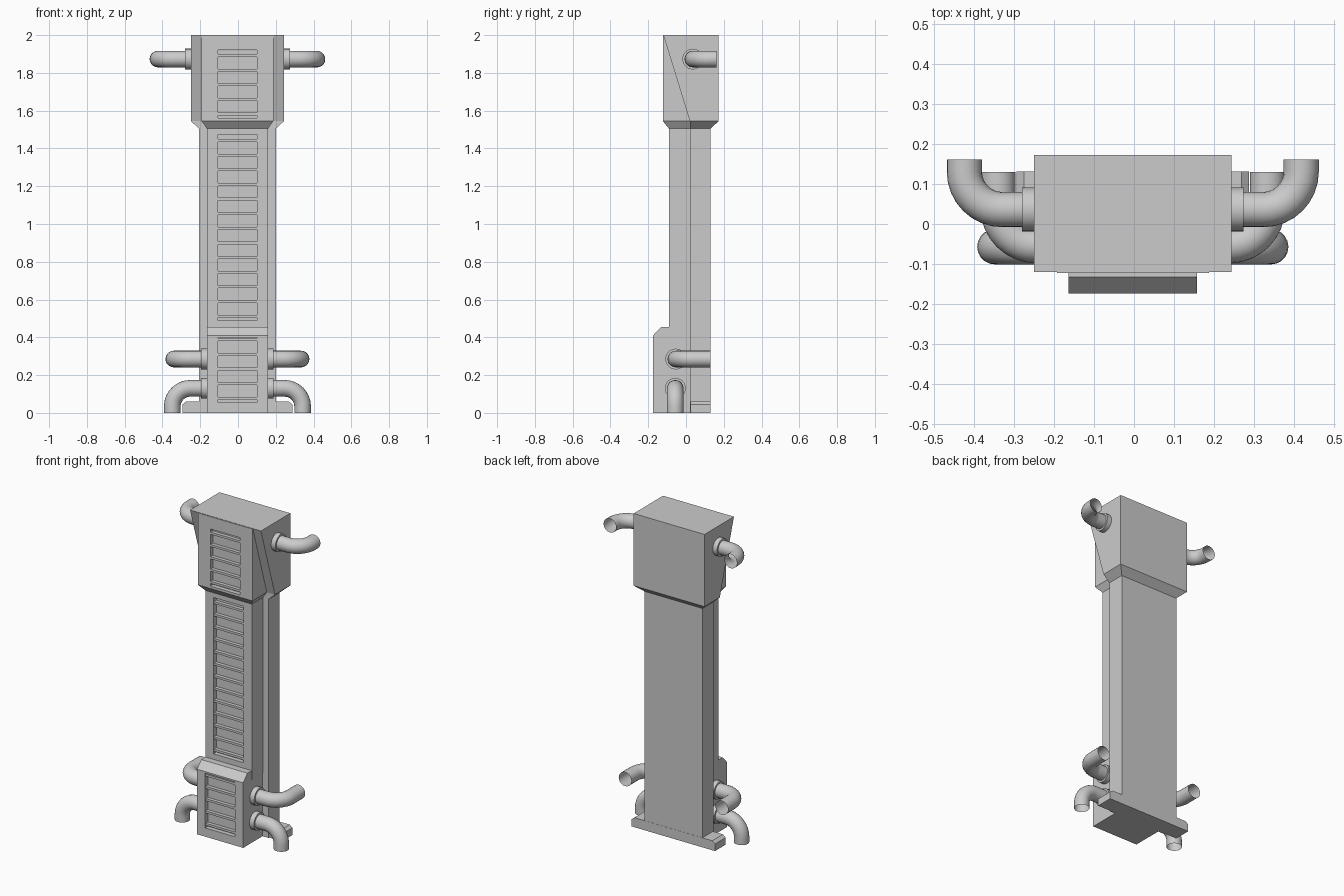
import bpy
import bmesh
from math import sin, cos, pi, radians
from mathutils import Vector

cube = bpy.data.objects.get("Cube")
if cube:
    bpy.data.objects.remove(cube, do_unlink=True)

grey = bpy.data.materials.new("light_grey")
grey.use_nodes = True
colour = (0.6, 0.6, 0.6, 1)
grey.diffuse_color = colour
grey.node_tree.nodes["Principled BSDF"].inputs["Base Color"].default_value = colour

CX = -0.003  # centre line of the body


def finish(bm, name, smooth=False):
    bmesh.ops.recalc_face_normals(bm, faces=bm.faces)
    mesh = bpy.data.meshes.new(name)
    bm.to_mesh(mesh)
    bm.free()
    ob = bpy.data.objects.new(name, mesh)
    bpy.context.collection.objects.link(ob)
    mesh.materials.append(grey)
    if smooth:
        activate(ob)
        bpy.ops.object.shade_smooth_by_angle(angle=radians(40))
    return ob


def activate(ob):
    bpy.ops.object.select_all(action="DESELECT")
    ob.select_set(True)
    bpy.context.view_layer.objects.active = ob


def loft(name, rings):
    """Closed block through rectangles (z, half width, front y, back y)."""
    bm = bmesh.new()
    loops = [[bm.verts.new((CX + sx * hx, y, z))
              for sx, y in ((-1, y0), (1, y0), (1, y1), (-1, y1))]
             for z, hx, y0, y1 in rings]
    for a, b in zip(loops, loops[1:]):
        for i in range(4):
            j = (i + 1) % 4
            bm.faces.new((a[i], a[j], b[j], b[i]))
    bm.faces.new(loops[0][::-1])
    bm.faces.new(loops[-1])
    return finish(bm, name)


def box(bm, centre, size):
    verts = bmesh.ops.create_cube(bm, size=1)["verts"]
    bmesh.ops.scale(bm, vec=size, verts=verts)
    bmesh.ops.translate(bm, vec=centre, verts=verts)


def grille(body, name, front, z0, z1, rows):
    """Recess in the front of a body, filled with evenly spaced slats."""
    width, depth = 0.208, 0.028
    bm = bmesh.new()
    box(bm, (CX, front, (z0 + z1) / 2), (width, 2 * depth, z1 - z0))
    cutter = finish(bm, "cutter")
    cutter.hide_render = True
    activate(body)
    mod = body.modifiers.new("recess", "BOOLEAN")
    mod.operation, mod.solver, mod.object = "DIFFERENCE", "EXACT", cutter
    bpy.ops.object.modifier_apply(modifier=mod.name)
    bpy.data.objects.remove(cutter, do_unlink=True)
    bm = bmesh.new()
    for i in range(rows):
        box(bm, (CX, front + 0.014, z0 + 0.022 + 0.0775 * i), (width, 0.022, 0.014))
    finish(bm, name)


def pipe(name, start, elbow, turn, length, radius=0.044, bend=0.095):
    """Open tube that runs sideways, then bends a quarter turn."""
    start, elbow, turn = Vector(start), Vector(elbow), Vector(turn)
    out = (elbow - start).normalized()
    pivot = elbow - out * bend + turn * bend
    path = [(start, out)]
    for i in range(9):
        a = i * pi / 16
        path.append((pivot + bend * (out * sin(a) - turn * cos(a)),
                     out * cos(a) + turn * sin(a)))
    path.append((elbow + turn * length, turn))
    side = out.cross(turn)
    bm = bmesh.new()
    n = 20
    loops = []
    for p, d in path:
        up = side.cross(d)
        loops.append([bm.verts.new(p + radius * (side * cos(2 * pi * k / n) + up * sin(2 * pi * k / n)))
                      for k in range(n)])
    for a, b in zip(loops, loops[1:]):
        for k in range(n):
            j = (k + 1) % n
            bm.faces.new((a[k], a[j], b[j], b[k]))
    # shallow inner end so the mouth reads as a hollow
    bm.faces.new(loops[0])
    return finish(bm, name, True)


def collar(name, x0, x1, y, z):
    bm = bmesh.new()
    verts = bmesh.ops.create_cone(bm, cap_ends=True, segments=24, radius1=0.055,
                                  radius2=0.055, depth=abs(x1 - x0))["verts"]
    for v in verts:
        v.co = Vector(((x0 + x1) / 2 + v.co.z, y + v.co.x, z + v.co.y))
    finish(bm, name, True)


# Column: wide back half and narrower front half
loft("back_column", [(0, 0.203, 0.02, 0.13), (1.51, 0.203, 0.02, 0.13)])
front_column = loft("front_column", [(0.4, 0.162, -0.09, 0.03), (1.51, 0.162, -0.09, 0.03)])
grille(front_column, "column_slats", -0.09, 0.49, 1.475, 13)

# Head: sloped outer shell around a straight front panel
loft("head_shell", [(1.505, 0.203, 0.02, 0.13), (1.545, 0.247, 0.02, 0.173),
                    (2, 0.247, -0.12, 0.173)])
head_panel = loft("head_panel", [(1.505, 0.162, -0.09, 0.03), (1.545, 0.19, -0.123, 0.03),
                                 (1.998, 0.19, -0.123, 0.03)])
# The shell slope lies behind the panel, so the recess is cut in the panel alone
grille(head_panel, "head_slats", -0.123, 1.56, 1.92, 5)

# Lower housing and foot
housing = loft("lower_housing", [(0, 0.161, -0.174, 0.03), (0.41, 0.161, -0.174, 0.03),
                                 (0.455, 0.161, -0.132, 0.03)])
grille(housing, "housing_slats", -0.174, 0.055, 0.4, 5)
loft("foot", [(0, 0.291, 0.025, 0.131), (0.045, 0.291, 0.025, 0.131),
              (0.06, 0.272, 0.025, 0.131)])

# Pipes with collars on both sides
BACK, DOWN = (0, 1, 0), (0, 0, -1)
for side, s in (("left", 1), ("right", -1)):
    for label, wall, reach, y, z, turn, length in (
            ("upper", 0.245, 0.421, 0.036, 1.873, BACK, 0.125),
            ("middle", 0.16, 0.337, -0.054, 0.285, BACK, 0.184),
            ("lower", 0.16, 0.345, -0.057, 0.13, DOWN, 0.13)):
        x = CX + s * wall
        pipe(f"{label}_pipe_{side}", (x - s * 0.02, y, z), (CX + s * reach, y, z), turn, length)
        collar(f"{label}_collar_{side}", x - s * 0.01, x + s * 0.032, y, z)
